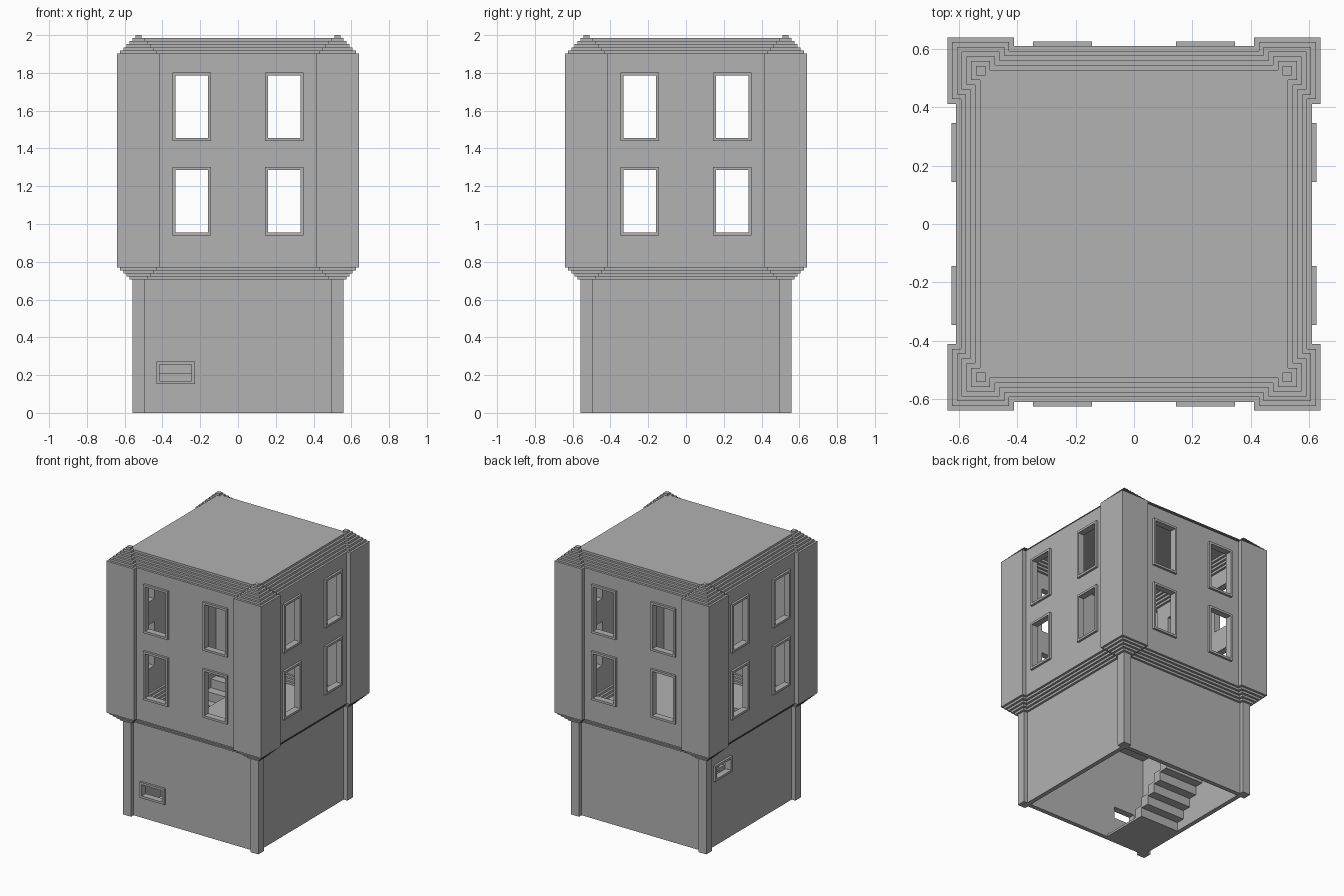
import bpy, bmesh
from math import pi
from mathutils import Matrix

if "Cube" in bpy.data.objects:
    bpy.data.objects.remove(bpy.data.objects["Cube"], do_unlink=True)

U = 0.0163          # height and depth of one masonry course
POST = 0.526        # centre of the corner posts

stone = bpy.data.materials.new("grey_stone")
stone.use_nodes = True
grey = (0.445, 0.445, 0.445, 1)
stone.diffuse_color = grey
stone.node_tree.nodes["Principled BSDF"].inputs["Base Color"].default_value = grey


def finish(name, bm):
    bmesh.ops.recalc_face_normals(bm, faces=bm.faces)
    mesh = bpy.data.meshes.new(name)
    bm.to_mesh(mesh)
    bm.free()
    mesh.materials.append(stone)
    obj = bpy.data.objects.new(name, mesh)
    bpy.context.collection.objects.link(obj)
    return obj


def add_box(bm, x, y, z):
    size = [b - a for a, b in (x, y, z)]
    mid = [(a + b) / 2 for a, b in (x, y, z)]
    bmesh.ops.create_cube(bm, size=1, matrix=Matrix.Translation(mid) @ Matrix.Diagonal((*size, 1)))


def loft(name, loops):
    """Skin a closed chain of loops, the last joining the first."""
    bm = bmesh.new()
    rings = [[bm.verts.new(p) for p in loop] for loop in loops]
    for r, s in zip(rings, rings[1:] + rings[:1]):
        for i in range(len(r)):
            j = (i + 1) % len(r)
            bm.faces.new((r[i], r[j], s[j], s[i]))
    bmesh.ops.remove_doubles(bm, verts=bm.verts, dist=1e-5)
    bmesh.ops.dissolve_degenerate(bm, edges=bm.edges, dist=1e-5)
    return finish(name, bm)


def outline(k, z):
    """Square plan with corner posts, drawn in by k courses."""
    w, p = 0.61 - k * U, 0.114 - k * U
    inner, outer = POST - p, POST + p
    if inner > w:
        inner = outer = w
    corner = [(inner, -w), (inner, -outer), (outer, -outer), (outer, -inner), (w, -inner)]
    points = []
    for turn in range(4):
        points += [(x, y, z) for x, y in corner]
        corner = [(-y, x) for x, y in corner]
    return points


# Hollow walls with a corbelled overhang and a stepped eave
layers = [(5, 0, 0.705)]
layers += [(4 - i, 0.705 + i * U, 0.705 + (i + 1) * U) for i in range(4)]
layers += [(0, layers[-1][2], 1.903)]
layers += [(i, 1.903 + (i - 1) * U, 1.903 + i * U) for i in range(1, 5)]
chain = [outline(k, z) for k, low, high in layers for z in (low, high)]
chain += [outline(k + 2, z) for k, low, high in reversed(layers) for z in (high, low)]
walls = loft("walls", chain)

# Cut the openings
bm = bmesh.new()
for side in (-1, 1):
    for mid in (1.12, 1.62):
        span = sorted((side * 0.16, side * 0.33))
        for depth in ((-0.8, -0.5), (0.5, 0.8)):
            add_box(bm, span, depth, (mid - 0.165, mid + 0.165))
            add_box(bm, depth, span, (mid - 0.165, mid + 0.165))
add_box(bm, (-0.415, -0.245), (-0.6, -0.45), (0.17, 0.255))
add_box(bm, (-0.6, -0.45), (0.245, 0.415), (0.505, 0.59))
cutter = finish("opening_cutter", bm)
cutter.hide_render = True
cut = walls.modifiers.new("openings", "BOOLEAN")
cut.operation, cut.solver, cut.object = "DIFFERENCE", "EXACT", cutter
bpy.context.view_layer.objects.active = walls
bpy.ops.object.modifier_apply(modifier=cut.name)
bpy.data.objects.remove(cutter, do_unlink=True)


# Raised frames around the openings
def frame(name, x, z, w, h, wall, turn):
    def rect(grow, y):
        a, b = w / 2 + grow, h / 2 + grow
        return [(x - a, y, z - b), (x + a, y, z - b), (x + a, y, z + b), (x - a, y, z + b)]
    front, back = -wall - U, -wall + 0.005
    obj = loft(name, [rect(U, back), rect(U, front), rect(0, front), rect(0, back)])
    obj.data.transform(Matrix.Rotation(turn, 4, "Z"))


for face, turn in (("front", 0), ("right_side", pi / 2), ("back", pi), ("left_side", -pi / 2)):
    for x in (-0.245, 0.245):
        for level, z in (("lower", 1.12), ("upper", 1.62)):
            frame(f"{face}_{level}_window_frame", x, z, 0.17, 0.33, 0.61, turn)
frame("front_vent_frame", -0.33, 0.2125, 0.17, 0.085, 0.5285, 0)
frame("side_vent_frame", -0.33, 0.5475, 0.17, 0.085, 0.5285, -pi / 2)

# Flat roof slab with its corner posts
bm = bmesh.new()
for z in (1.903 + 4 * U, 1.903 + 5 * U):
    bm.faces.new([bm.verts.new(p) for p in outline(5, z)])
bm.verts.ensure_lookup_table()
for i in range(20):
    j = (i + 1) % 20
    bm.faces.new((bm.verts[i], bm.verts[j], bm.verts[20 + j], bm.verts[20 + i]))
finish("roof_slab", bm)

# Small caps on the four corners
bm = bmesh.new()
for sx in (-1, 1):
    for sy in (-1, 1):
        cx, cy = sx * POST, sy * POST
        add_box(bm, (cx - U, cx + U), (cy - U, cy + U), (1.98, 2.0))
finish("corner_caps", bm)

# Upper floor, left open above the stairs
bm = bmesh.new()
floor_z = (0.705, 0.725)
add_box(bm, (-0.18, 0.52), (-0.52, 0.52), floor_z)
add_box(bm, (-0.52, -0.18), (-0.52, -0.2), floor_z)
add_box(bm, (-0.52, -0.18), (0.45, 0.52), floor_z)
finish("upper_floor", bm)

# Stairs rising from a corner landing
bm = bmesh.new()
add_box(bm, (-0.5, -0.18), (-0.5, -0.2), (0, U))
for n in range(10):
    y = -0.2 + 4 * U * n
    add_box(bm, (-0.5, -0.18), (y, y + 4 * U), (4 * n * U, (4 * n + 5) * U))
finish("stairs", bm)
